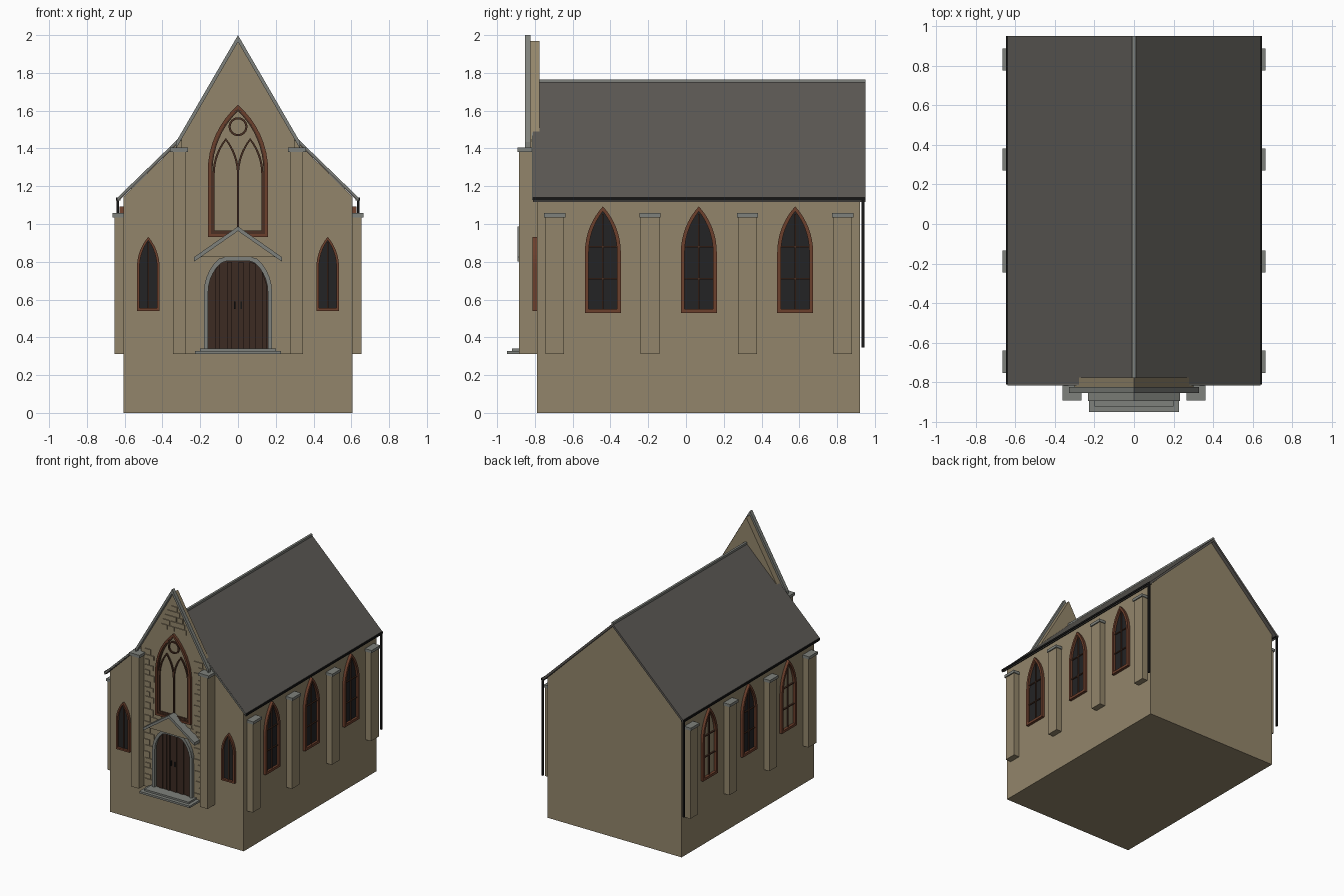
import bpy, bmesh, math, random
from mathutils import Vector

random.seed(4)
cube = bpy.data.objects.get("Cube")
if cube:
    bpy.data.objects.remove(cube, do_unlink=True)


def material(name, r, g, b):
    m = bpy.data.materials.new(name)
    m.use_nodes = True
    m.diffuse_color = (r, g, b, 1)
    m.node_tree.nodes["Principled BSDF"].inputs["Base Color"].default_value = (r, g, b, 1)
    return m


WALL = material("sandstone", .29, .235, .145)
STONE = material("grey_stone", .21, .22, .20)
SLATE = material("roof_slate", .105, .098, .088)
BRICK = material("red_brown_frame", .15, .05, .025)
TRACERY = material("dark_tracery", .07, .03, .017)
DOOR = material("door_wood", .045, .024, .016)
GLASS = material("dark_glass", .017, .017, .018)
IRON = material("black_iron", .008, .008, .008)

# Each wall plane maps (across, up, outward) to the world
PLANES = {
    "front": lambda u, v, d: Vector((u, -d, v)),
    "left": lambda u, v, d: Vector((d, u, v)),
    "right": lambda u, v, d: Vector((-d, u, v)),
}


def finish(name, bm, mat):
    bmesh.ops.recalc_face_normals(bm, faces=bm.faces)
    mesh = bpy.data.meshes.new(name)
    bm.to_mesh(mesh)
    bm.free()
    mesh.materials.append(mat)
    ob = bpy.data.objects.new(name, mesh)
    bpy.context.collection.objects.link(ob)
    return ob


def prism(name, plane, poly, d0, d1, mat):
    bm = bmesh.new()
    a, b = [[bm.verts.new(PLANES[plane](u, v, d)) for u, v in poly] for d in (d0, d1)]
    bm.faces.new(a)
    bm.faces.new(b)
    for i in range(len(a)):
        j = (i + 1) % len(a)
        bm.faces.new((a[i], a[j], b[j], b[i]))
    return finish(name, bm, mat)


def ring(name, plane, outer, inner, d0, d1, mat):
    bm = bmesh.new()
    loops = [[bm.verts.new(PLANES[plane](u, v, d)) for u, v in p]
             for p, d in ((outer, d0), (outer, d1), (inner, d1), (inner, d0))]
    n = len(outer)
    for k in range(4):
        a, b = loops[k], loops[(k + 1) % 4]
        for i in range(n):
            j = (i + 1) % n
            bm.faces.new((a[i], a[j], b[j], b[i]))
    return finish(name, bm, mat)


def box(name, plane, u0, u1, v0, v1, d0, d1, mat):
    return prism(name, plane, [(u0, v0), (u1, v0), (u1, v1), (u0, v1)], d0, d1, mat)


def arch_height(u, w, spring, top):
    h = top - spring
    c = (w * w - h * h) / (2 * w)
    return spring + math.sqrt(max(0, (w - c) ** 2 - (abs(u) - c) ** 2))


def arch(cu, w, base, spring, top, cap=9, steps=8):
    h = top - spring
    c = (w * w - h * h) / (2 * w)
    end = math.atan2(h, -c)
    half = [(c + (w - c) * math.cos(end * i / steps),
             min(cap, spring + (w - c) * math.sin(end * i / steps))) for i in range(steps + 1)]
    pts = [(w, base)] + half + [(-u, v) for u, v in half[-2::-1]] + [(-w, base)]
    return [(cu + u, v) for u, v in pts]


def arch_ring(name, plane, cu, w, base, spring, top, t, d0, d1, mat, cap=9, sill=True):
    ring(name, plane, arch(cu, w, base, spring, top, cap),
         arch(cu, w - t, base + (t if sill else 0), spring, top - 1.3 * t, cap - t), d0, d1, mat)


def chevron(w, low, peak, t):
    return [(-w, low), (0, peak), (w, low), (w, low - t), (0, peak - t), (-w, low - t)]


# Nave walls, roof, verge and ridge
prism("nave_walls", "front",
      [(-.605, 0), (.605, 0), (.605, 1.145), (0, 1.738), (-.605, 1.145)], -.92, .79, WALL)
prism("roof", "front", chevron(.638, 1.14, 1.758, .024), -.95, .81, SLATE)
prism("roof_verge", "front", chevron(.638, 1.138, 1.756, .012), .80, .814, STONE)
box("ridge_cap", "front", -.009, .009, 1.75, 1.766, -.95, .80, STONE)

# Front bay rising into the steep gable
prism("front_gable", "front",
      [(-.30, .312), (.30, .312), (.30, 1.45), (0, 1.968), (-.30, 1.45)], .775, .822, WALL)
prism("gable_coping", "front", chevron(.328, 1.435, 2.0, .036), .822, .852, STONE)

# Side buttresses, gutters and downpipes
for side in ("left", "right"):
    for y in (-.695, -.19, .325, .83):
        box("side_buttress", side, y - .05, y + .05, .312, 1.035, .60, .655, WALL)
        box("side_buttress_cap", side, y - .056, y + .056, 1.035, 1.057, .60, .664, STONE)
    box("gutter", side, -.81, .95, 1.125, 1.14, .622, .645, IRON)
    box("downpipe", side, .93, .945, .345, 1.13, .630, .644, IRON)

# Front buttresses
for s in (-1, 1):
    box("front_buttress", "front", s * .275, s * .345, .312, 1.382, .78, .885, WALL)
    box("front_buttress_cap", "front", s * .265, s * .36, 1.382, 1.405, .78, .892, STONE)


def lancet_window(plane, cu, w, base, spring, top, wall, t, rails, glazed):
    arch_ring("window_frame", plane, cu, w, base, spring, top, t, wall - .005, wall + .022, BRICK)
    if glazed:
        prism("window_glass", plane, arch(cu, w - t, base + t, spring, top - 1.3 * t),
              wall - .004, wall + .004, GLASS)
    box("window_mullion", plane, cu - .004, cu + .004, base + t, top - 2 * t,
        wall, wall + .012, TRACERY)
    for v in rails:
        box("window_rail", plane, cu - w + t, cu + w - t, v - .004, v + .004,
            wall, wall + .012, TRACERY)


# Side windows; two on one side have no panes
for side in ("left", "right"):
    for i, y in enumerate((-.44, .068, .578)):
        lancet_window(side, y, .095, .53, .85, 1.093, .605, .02, (.71, .88),
                      side == "left" or i == 1)

# Small front windows
for x in (-.475, .475):
    lancet_window("front", x, .06, .54, .77, .932, .79, .014, (), True)

# Great front window with twin lancets and a roundel
arch_ring("great_window_frame", "front", 0, .16, .93, 1.28, 1.63, .016, .82, .842, BRICK)
arch_ring("great_window_moulding", "front", 0, .144, .946, 1.28, 1.609, .009, .82, .835, TRACERY)
for x in (-.0645, .0645):
    arch_ring("great_window_lancet", "front", x, .07, .955, 1.26, 1.455, .011, .82, .833, TRACERY)


def circle(r):
    return [(r * math.cos(i * math.tau / 24), 1.515 + r * math.sin(i * math.tau / 24))
            for i in range(24)]


ring("great_window_roundel", "front", circle(.05), circle(.039), .82, .833, TRACERY)

# Door with arched surround and planks
CAP = .825
arch_ring("door_surround", "front", 0, .18, .34, .64, .87, .022, .82, .85, STONE, CAP, False)
prism("door_panel", "front", arch(0, .158, .34, .64, .842, CAP - .02), .82, .828, DOOR)
edges = [-.155, -.125, -.095, -.06, -.03, 0, .03, .06, .095, .125, .155]
for i, (a, b) in enumerate(zip(edges, edges[1:])):
    ta, tb = [min(CAP - .025, arch_height(u, .158, .64, .842)) for u in (a, b)]
    prism("door_plank", "front", [(a + .002, .34), (b - .002, .34), (b - .002, tb), (a + .002, ta)],
          .825, .832 + .004 * (i % 2), DOOR)
for x in (-.018, .018):
    box("door_handle", "front", x - .004, x + .004, .55, .59, .83, .843, IRON)

# Porch hood and doorsteps
prism("hood_pediment", "front", [(-.20, .825), (.20, .825), (0, .965)], .82, .872, WALL)
prism("hood_coping", "front", chevron(.232, .825, .987, .024), .82, .893, STONE)
box("lower_step", "front", -.228, .228, .312, .328, .80, .948, STONE)
box("upper_step", "front", -.20, .20, .328, .342, .80, .92, STONE)

# Irregular quoins beside the door and great window
for s in (-1, 1):
    z, row = .345, 0
    while z < 1.44:
        h = random.uniform(.035, .055)
        inner = (.185, .215)[row % 2] + random.uniform(-.008, .008)
        outer = random.uniform(.255, .275)
        box("quoin_stone", "front", s * inner, s * outer, z, z + h - .004, .82, .829, WALL)
        z, row = z + h, row + 1

# Stones above the hood
for s in (-1, 1):
    for k in range(3):
        x, z = .15 - .04 * k, .865 + .03 * k
        box("hood_stone", "front", s * x, s * (x + .05), z, z + .028, .82, .829, WALL)

# Stone courses in the gable peak
for row in range(5):
    z, half = 1.645 + .042 * row, (.12, .10, .085, .06, .03)[row]
    count = (4, 3, 3, 2, 1)[row]
    step = 2 * half / count
    for k in range(count):
        x = -half + k * step + random.uniform(-.008, .008)
        box("gable_stone", "front", x, x + step - .006, z, z + .037, .82, .829, WALL)
